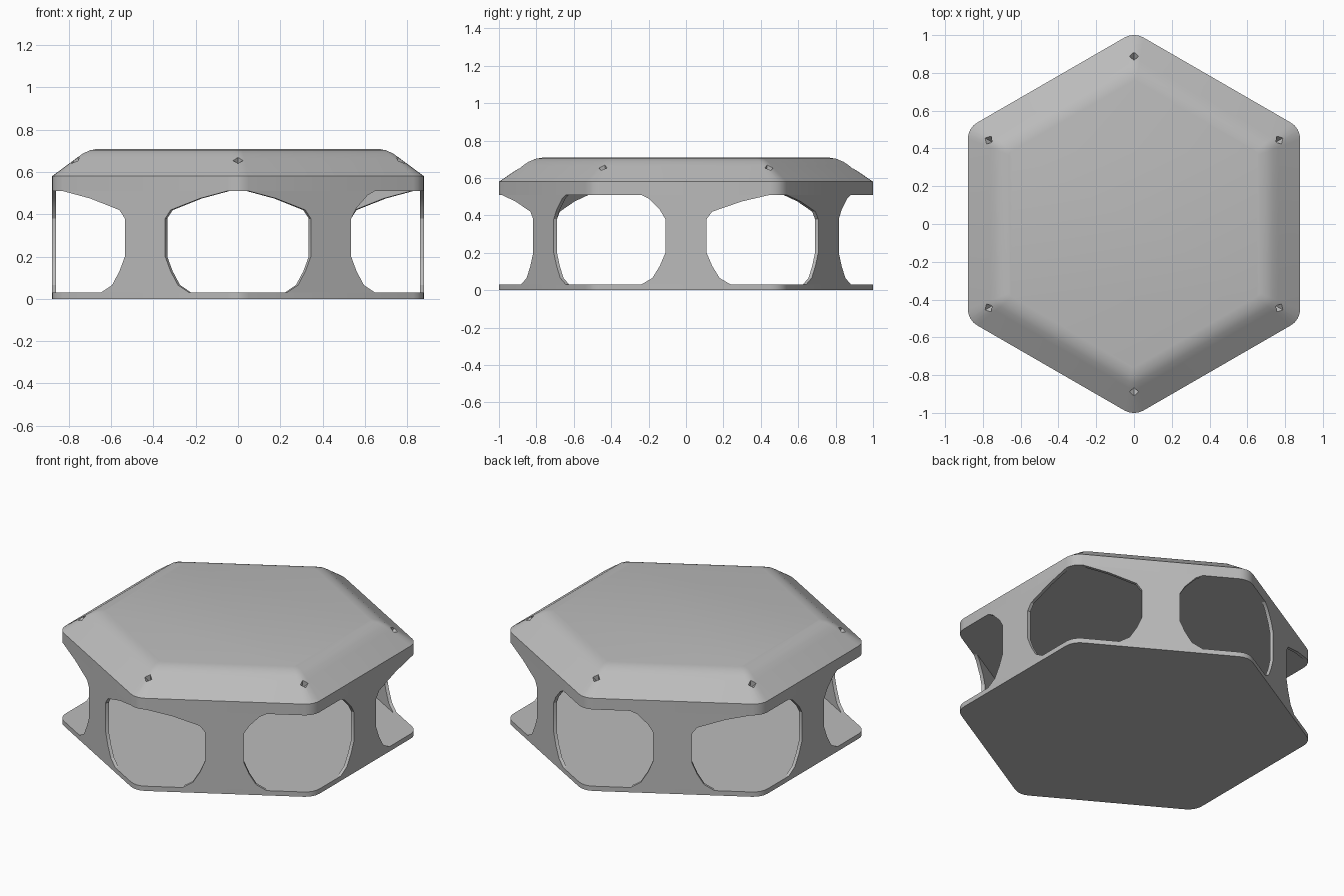
import bpy, bmesh, math
from mathutils import Vector, Matrix

cube = bpy.data.objects.get("Cube")
if cube:
    bpy.data.objects.remove(cube, do_unlink=True)

grey = bpy.data.materials.new("plain_grey")
grey.use_nodes = True
colour = (0.5, 0.5, 0.5, 1)
grey.diffuse_color = colour
grey.node_tree.nodes["Principled BSDF"].inputs["Base Color"].default_value = colour

APOTHEM, FLOOR, CEILING, WALL = 0.88, 0.03, 0.51, 0.02


def make_object(name, bm, smooth=True):
    bmesh.ops.recalc_face_normals(bm, faces=bm.faces)
    mesh = bpy.data.meshes.new(name)
    bm.to_mesh(mesh)
    bm.free()
    obj = bpy.data.objects.new(name, mesh)
    bpy.context.collection.objects.link(obj)
    mesh.materials.append(grey)
    if smooth:
        bpy.ops.object.select_all(action='DESELECT')
        obj.select_set(True)
        bpy.context.view_layer.objects.active = obj
        bpy.ops.object.shade_smooth_by_angle(angle=math.radians(25))
    return obj


def hexagon_ring(apothem, z, radius=0.1, steps=4):
    """Hexagon with rounded corners, points towards +y and -y."""
    points = []
    centre_distance = (apothem - radius) / math.cos(math.pi / 6)
    for corner in range(6):
        middle = math.radians(30 + 60 * corner)
        for i in range(steps + 1):
            a = middle + math.radians(60) * (i / steps - 0.5)
            points.append((centre_distance * math.cos(middle) + radius * math.cos(a),
                           centre_distance * math.sin(middle) + radius * math.sin(a), z))
    return points


def hexagon_slab(name, profile):
    """Stack rounded hexagons given as (apothem, height, corner radius)."""
    bm = bmesh.new()
    rings = [[bm.verts.new(p) for p in hexagon_ring(*row)] for row in profile]
    for low, high in zip(rings, rings[1:]):
        for i in range(len(low)):
            j = (i + 1) % len(low)
            bm.faces.new((low[i], low[j], high[j], high[i]))
    bm.faces.new(rings[0])
    bm.faces.new(rings[-1])
    return make_object(name, bm)


# Bottom plate and sloping top slab
hexagon_slab("bottom_plate", [(APOTHEM, 0, 0.1), (APOTHEM, FLOOR, 0.1)])
top_slab = hexagon_slab("top_slab", [
    (APOTHEM, CEILING, 0.1), (APOTHEM, 0.58, 0.1), (0.765, 0.665, 0.06),
    (0.735, 0.687, 0.05), (0.70, 0.703, 0.04), (0.66, 0.71, 0.03)])

# Upright panels, one per side, flared into the plates
LOWER = [(0.24, FLOOR), (0.18, 0.065), (0.14, 0.13), (0.11, 0.2)]
UPPER = [(0.11, 0.38), (0.14, 0.43), (0.2, 0.49), (0.24, CEILING)]
LONG_UPPER = [(0.11, 0.38), (0.14, 0.42), (0.3, 0.475), (0.45, CEILING)]


def panel(name, angle, long_left, long_right):
    right = LOWER + (LONG_UPPER if long_right else UPPER)
    left = LOWER + (LONG_UPPER if long_left else UPPER)
    outline = right + [(-u, z) for u, z in reversed(left)]
    bm = bmesh.new()
    turn = Matrix.Rotation(math.radians(angle), 3, 'Z')
    outer = [bm.verts.new(turn @ Vector((APOTHEM, u, z))) for u, z in outline]
    inner = [bm.verts.new(turn @ Vector((APOTHEM - WALL, u, z))) for u, z in outline]
    bm.faces.new(outer)
    bm.faces.new(inner)
    for i in range(len(outline)):
        j = (i + 1) % len(outline)
        bm.faces.new((outer[i], outer[j], inner[j], inner[i]))
    make_object(name, bm)


panel("left_panel", 0, False, True)
panel("back_left_panel", 60, True, False)
panel("back_right_panel", 120, False, True)
panel("right_panel", 180, False, False)
panel("front_right_panel", 240, True, True)
panel("front_left_panel", 300, True, False)

# Small four-sided pits near the corners of the slope
bm = bmesh.new()
for k in range(6):
    a = math.radians(30 + 60 * k)
    place = (Matrix.Translation((0.885 * math.cos(a), 0.885 * math.sin(a), 0.65))
             @ Matrix.Rotation(a, 4, 'Z') @ Matrix.Rotation(math.radians(35), 4, 'Y'))
    bmesh.ops.create_cone(bm, cap_ends=True, segments=4, radius1=0.005,
                          radius2=0.04, depth=0.07, matrix=place)
cutter = make_object("pit_cutter", bm, smooth=False)
cutter.hide_render = True
cutter.hide_viewport = True
cut = top_slab.modifiers.new("corner_pits", 'BOOLEAN')
cut.operation = 'DIFFERENCE'
cut.object = cutter
cut.solver = 'EXACT'
